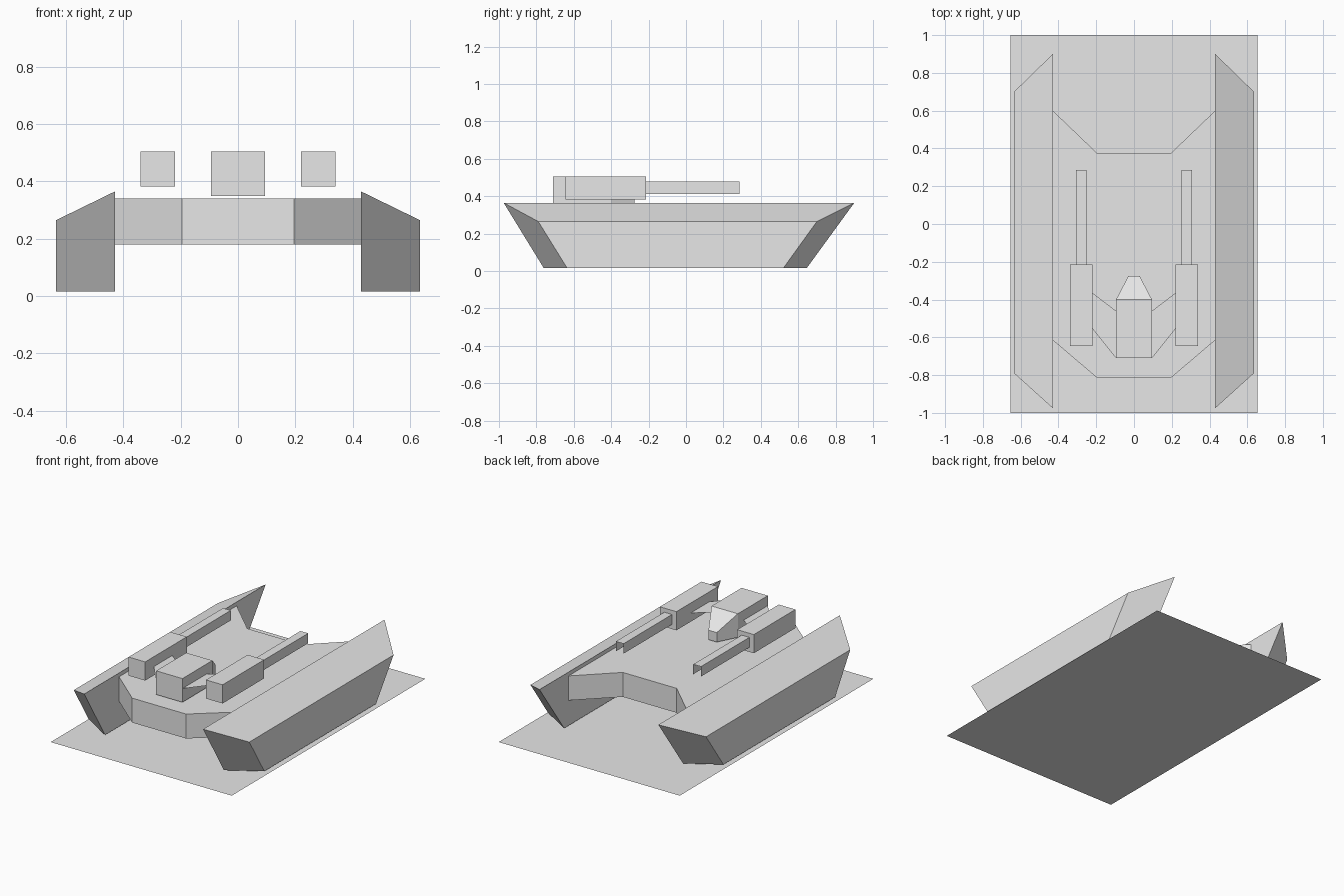
import bpy
import bmesh

cube = bpy.data.objects.get("Cube")
if cube:
    bpy.data.objects.remove(cube, do_unlink=True)

grey = bpy.data.materials.new("plain_grey")
COLOUR = (0.8, 0.8, 0.8, 1.0)
grey.use_nodes = True
grey.diffuse_color = COLOUR
grey.node_tree.nodes["Principled BSDF"].inputs["Base Color"].default_value = COLOUR


def finish(name, bm):
    mesh = bpy.data.meshes.new(name)
    bm.to_mesh(mesh)
    bm.free()
    mesh.materials.append(grey)
    obj = bpy.data.objects.new(name, mesh)
    bpy.context.scene.collection.objects.link(obj)
    return obj


def loft(name, start, end, open_sides=()):
    """Solid between two matching outlines; faces facing open_sides are left out."""
    bm = bmesh.new()
    a = [bm.verts.new(p) for p in start]
    b = [bm.verts.new(p) for p in end]
    bm.faces.new(a)
    bm.faces.new(b)
    for i in range(len(a)):
        j = (i + 1) % len(a)
        bm.faces.new((a[i], a[j], b[j], b[i]))
    bmesh.ops.recalc_face_normals(bm, faces=bm.faces)
    bm.normal_update()
    gone = [f for f in bm.faces
            if any(sum(n * s for n, s in zip(f.normal, d)) > 0.9 for d in open_sides)]
    bmesh.ops.delete(bm, geom=gone, context='FACES')
    return finish(name, bm)


def rect(x0, x1, z0, z1, y):
    return [(x0, y, z0), (x1, y, z0), (x1, y, z1), (x0, y, z1)]


def sheet(name, points, z):
    """Flat single face facing up."""
    bm = bmesh.new()
    face = bm.faces.new([bm.verts.new((x, y, z)) for x, y in points])
    bm.normal_update()
    if face.normal.z < 0:
        face.normal_flip()
    return finish(name, bm)


# Base plane
sheet("ground_plate", [(-0.655, -1), (0.655, -1), (0.655, 1), (-0.655, 1)], 0)

# Hull with a chamfered nose and a notched rear
half = [(0.43, 0.60), (0.43, -0.615), (0.195, -0.815)]
outline = [(0.195, 0.375)] + half
outline += [(-x, y) for x, y in reversed(outline)]
loft("hull", [(x, y, 0.18) for x, y in outline], [(x, y, 0.34) for x, y in outline])

# Central turret with a tapered rear
loft("turret", rect(-0.095, 0.095, 0.35, 0.505, -0.71),
     rect(-0.095, 0.095, 0.35, 0.505, -0.40), [(0, 1, 0)])
loft("turret_taper", rect(-0.095, 0.095, 0.35, 0.505, -0.40),
     rect(-0.03, 0.03, 0.35, 0.412, -0.275), [(0, -1, 0)])

for side, s in (("left", 1), ("right", -1)):
    # Track pod with sloped ends and roof
    loft(side + "_track_pod",
         [(s * 0.43, -0.76, 0.015), (s * 0.635, -0.635, 0.015),
          (s * 0.635, -0.79, 0.265), (s * 0.43, -0.975, 0.365)],
         [(s * 0.43, 0.645, 0.015), (s * 0.635, 0.52, 0.015),
          (s * 0.635, 0.70, 0.265), (s * 0.43, 0.90, 0.365)])
    # Gun housing and its open channel barrel
    loft(side + "_gun_housing", rect(s * 0.22, s * 0.34, 0.383, 0.505, -0.645),
         rect(s * 0.22, s * 0.34, 0.383, 0.505, -0.215))
    loft(side + "_gun_barrel", rect(s * 0.252, s * 0.308, 0.413, 0.478, -0.215),
         rect(s * 0.252, s * 0.308, 0.413, 0.478, 0.285),
         [(0, 1, 0), (0, -1, 0), (0, 0, -1)])
    # Thin plate joining turret and gun
    sheet(side + "_gun_mount",
          [(s * 0.095, -0.71), (s * 0.22, -0.555), (s * 0.22, -0.365), (s * 0.095, -0.46)], 0.44)
